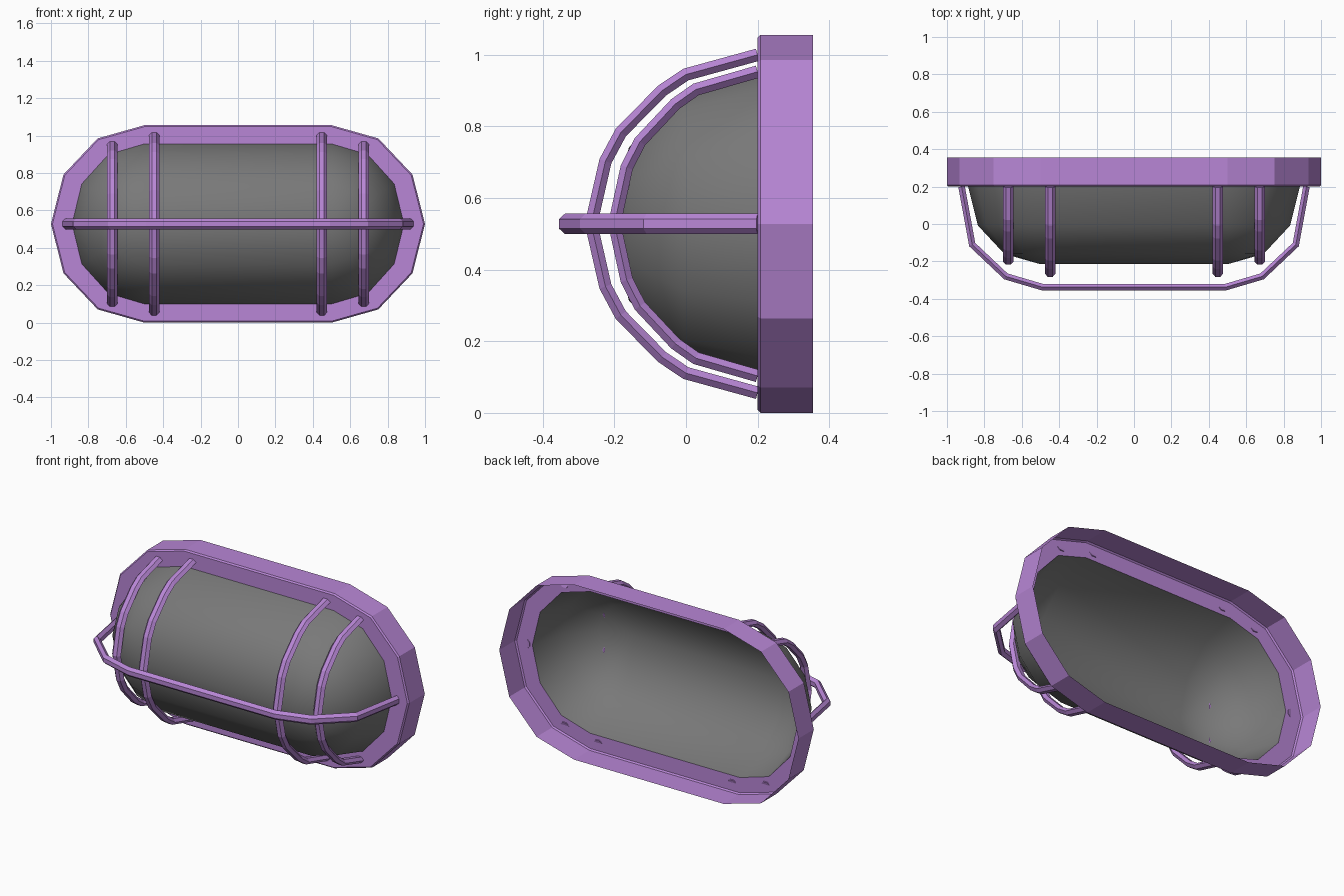
import bpy, bmesh, math
from mathutils import Vector

if "Cube" in bpy.data.objects:
    bpy.data.objects.remove(bpy.data.objects["Cube"])

MID_Z = 0.528   # height of the lamp's long axis
SEAT_Y = 0.2    # plane where cover and bars meet the frame


def material(name, rgb):
    mat = bpy.data.materials.new(name)
    mat.use_nodes = True
    color = (*rgb, 1)
    mat.diffuse_color = color
    mat.node_tree.nodes["Principled BSDF"].inputs["Base Color"].default_value = color
    return mat


purple = material("light purple", (0.48, 0.24, 0.67))
grey = material("dark grey", (0.19, 0.19, 0.19))


def finish(bm, name, mat, smooth=False):
    mesh = bpy.data.meshes.new(name)
    bm.to_mesh(mesh)
    bm.free()
    mesh.materials.append(mat)
    if smooth:
        mesh.shade_smooth()
    obj = bpy.data.objects.new(name, mesh)
    bpy.context.collection.objects.link(obj)
    return obj


def stadium(rx, rz, y):
    """Long outline with faceted elliptical ends."""
    pts = []
    for side in (1, -1):
        for i in range(7):
            a = math.radians(-90 + 30 * i)
            pts.append(Vector((side * (0.5 + rx * math.cos(a)), y,
                               MID_Z + side * rz * math.sin(a))))
    return pts


def loft(bm, rings):
    """Join closed rings of equal size with quads."""
    rows = [[bm.verts.new(p) for p in ring] for ring in rings]
    for a, b in zip(rows, rows[1:]):
        for i in range(len(a)):
            j = (i + 1) % len(a)
            bm.faces.new((a[i], a[j], b[j], b[i]))
    return rows


# Frame: thin flange, small chamfer and open-backed side wall
bm = bmesh.new()
loft(bm, [stadium(0.5, 0.528, 0.355), stadium(0.5, 0.528, 0.208),
          stadium(0.492, 0.52, SEAT_Y), stadium(0.387, 0.428, SEAT_Y)])
finish(bm, "frame", purple)

# Domed cover: shrinking rings that close to a ridge at the front
bm = bmesh.new()
rings = []
for k in range(4):
    a = math.radians(30 * k)
    c = math.cos(a)
    rings.append(stadium(0.387 * c, 0.428 * c, SEAT_Y - 0.415 * math.sin(a)))
loft(bm, rings)
bmesh.ops.remove_doubles(bm, verts=bm.verts, dist=0.001)
finish(bm, "domed_cover", grey, smooth=True)


def bar(name, path, wide):
    """Sweep a flat hexagon along a planar path; wide is its broad axis."""
    section = [(0.029, 0), (0.013, 0.0175), (-0.013, 0.0175),
               (-0.029, 0), (-0.013, -0.0175), (0.013, -0.0175)]
    rings = []
    for i, p in enumerate(path):
        before = (p - path[i - 1]).normalized() if i else None
        after = (path[i + 1] - p).normalized() if i < len(path) - 1 else None
        t = ((before or after) + (after or before)).normalized()
        miter = 1 / t.dot(after or before)
        thin = t.cross(wide) * miter
        rings.append([p + wide * u + thin * v for u, v in section])
    bm = bmesh.new()
    rows = loft(bm, rings)
    bm.faces.new(rows[0])
    bm.faces.new(rows[-1])
    bmesh.ops.recalc_face_normals(bm, faces=bm.faces)
    finish(bm, name, purple)


# Upright guard bars: (distance forward of the flange, half height)
arch = [(0, 0.472), (0.2, 0.417), (0.267, 0.372), (0.382, 0.255),
        (0.425, 0.175), (0.465, 0)]
for label, x, sy, sz in (("inner", 0.448, 1, 1), ("outer", 0.672, 0.86, 0.9)):
    upper = [(SEAT_Y - d * sy, h * sz) for d, h in arch]
    profile = upper + [(y, -h) for y, h in reversed(upper[:-1])]
    for side, sign in (("left", 1), ("right", -1)):
        path = [Vector((sign * x, y, MID_Z + h)) for y, h in profile]
        bar(f"{label}_guard_bar_{side}", path, Vector((1, 0, 0)))

# Long guard bar across the middle
half = [(0.922, SEAT_Y), (0.865, -0.11), (0.685, -0.28), (0.49, -0.3375)]
outline = half + [(-x, y) for x, y in reversed(half)]
bar("cross_guard_bar", [Vector((x, y, MID_Z)) for x, y in outline],
    Vector((0, 0, 1)))
